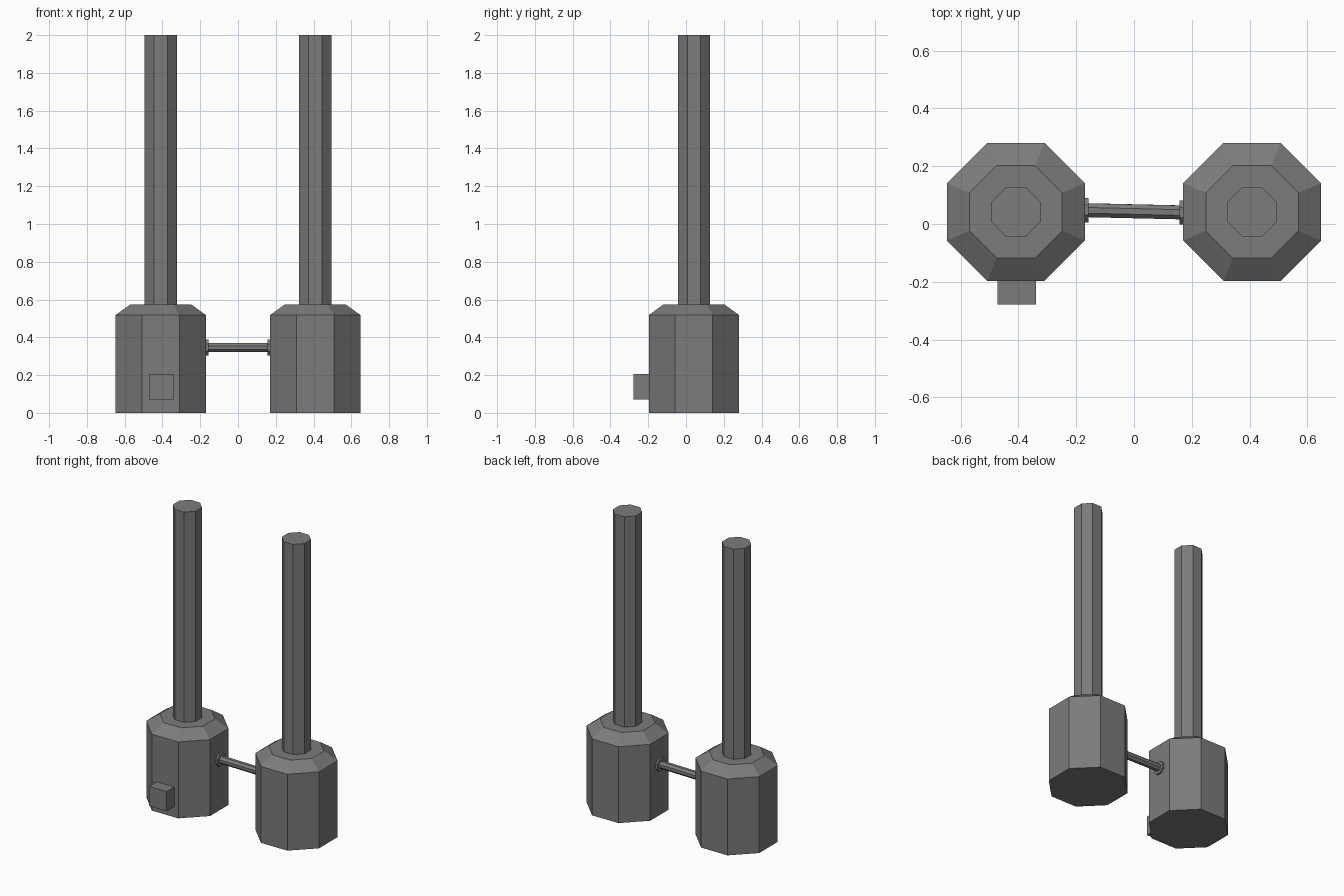
import bpy, bmesh
from math import cos, sin, pi, tau
from mathutils import Vector

if "Cube" in bpy.data.objects:
    bpy.data.objects.remove(bpy.data.objects["Cube"])

SIDES = 8

# Dark grey metal
metal = bpy.data.materials.new("dark_metal")
metal.diffuse_color = (0.2, 0.2, 0.2, 1)
metal.use_nodes = True
metal.node_tree.nodes["Principled BSDF"].inputs["Base Color"].default_value = metal.diffuse_color


def finish(name, bm, loc):
    bmesh.ops.recalc_face_normals(bm, faces=bm.faces)
    mesh = bpy.data.meshes.new(name)
    bm.to_mesh(mesh)
    bm.free()
    mesh.materials.append(metal)
    ob = bpy.data.objects.new(name, mesh)
    ob.location = loc
    bpy.context.collection.objects.link(ob)
    return ob


def lathe(name, start, direction, profile):
    """Octagonal solid: profile is (flat-to-centre radius, distance along direction)."""
    bm = bmesh.new()
    rings = []
    for r, h in profile:
        rad = r / cos(pi / SIDES)
        rings.append([bm.verts.new((rad * cos(tau * (i + .5) / SIDES),
                                    rad * sin(tau * (i + .5) / SIDES), h))
                      for i in range(SIDES)])
    for a, b in zip(rings, rings[1:]):
        for i in range(SIDES):
            j = (i + 1) % SIDES
            bm.faces.new((a[i], a[j], b[j], b[i]))
    bm.faces.new(rings[0][::-1])
    bm.faces.new(rings[-1])
    rot = Vector((0, 0, 1)).rotation_difference(Vector(direction)).to_matrix()
    bmesh.ops.rotate(bm, verts=bm.verts, matrix=rot)
    return finish(name, bm, start)


def box(name, lo, hi):
    lo, hi = Vector(lo), Vector(hi)
    bm = bmesh.new()
    bmesh.ops.create_cube(bm, size=1)
    bmesh.ops.scale(bm, vec=hi - lo, verts=bm.verts)
    return finish(name, bm, (lo + hi) / 2)


# Two tanks with sloped shoulders, each carrying a tall stack
for side, s in (("left", -1), ("right", 1)):
    x, y = s * 0.409, 0.042
    lathe(side + "_tank", (x, y, 0), (0, 0, 1),
          [(0.239, 0), (0.239, 0.518), (0.16, 0.575)])
    lathe(side + "_stack", (x, y, 0.57), (0, 0, 1), [(0.085, 0), (0.085, 1.43)])

# Slightly skewed connecting pipe with a flange at each tank
left, right = Vector((-0.172, 0.048, 0.346)), Vector((0.172, 0.040, 0.346))
axis = (right - left).normalized()
lathe("connecting_pipe", left, axis, [(0.024, 0), (0.024, (right - left).length)])
lathe("left_flange", left, (1, 0, 0), [(0.042, 0), (0.042, 0.015)])
lathe("right_flange", right, (-1, 0, 0), [(0.042, 0), (0.042, 0.015)])

# Control box on the front of the left tank
box("control_box", (-0.472, -0.279, 0.072), (-0.34, -0.19, 0.205))
